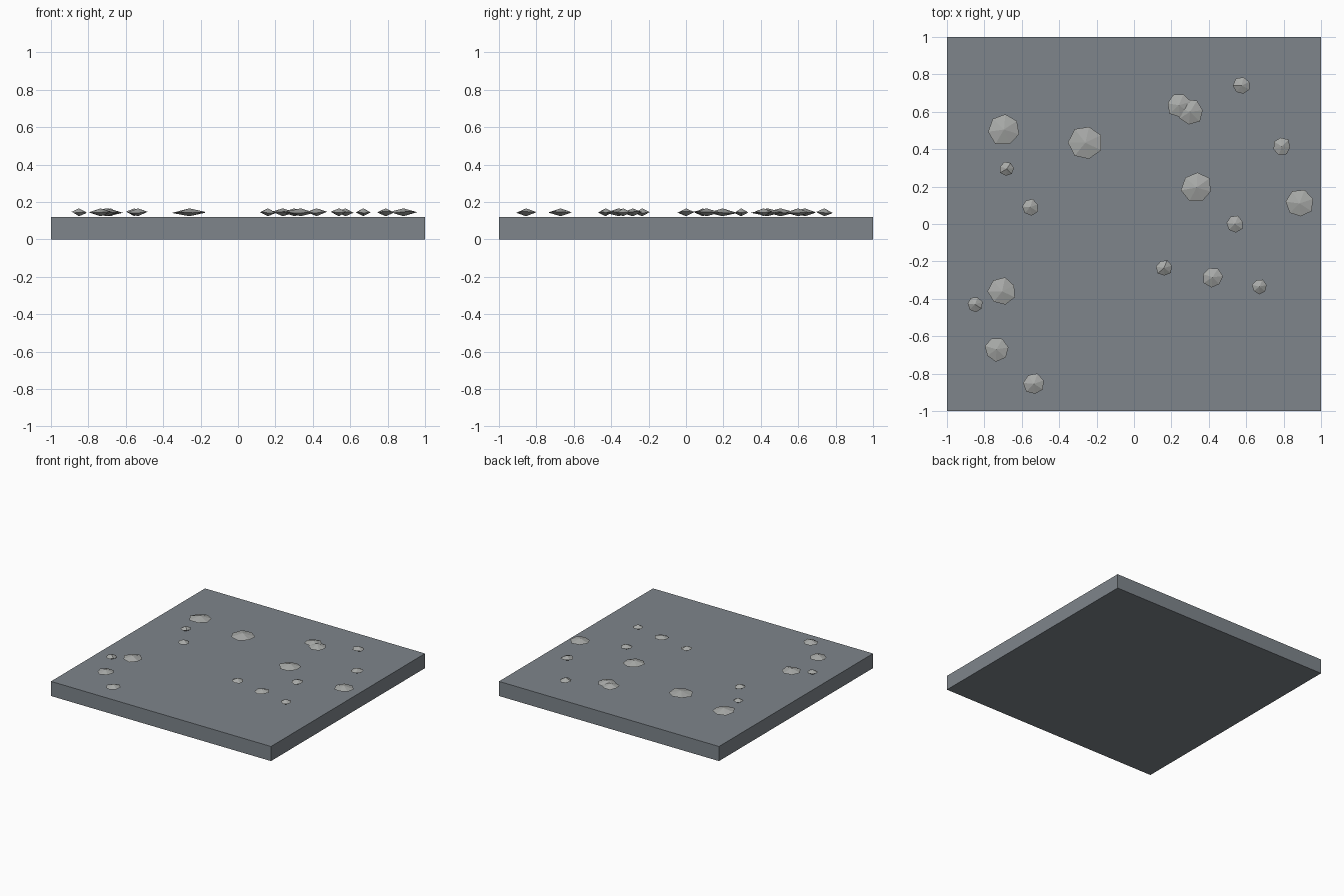
import bpy, bmesh, math, random

if "Cube" in bpy.data.objects:
    bpy.data.objects.remove(bpy.data.objects["Cube"])

random.seed(4)


def material(name, rgb):
    m = bpy.data.materials.new(name)
    m.diffuse_color = (*rgb, 1)
    m.use_nodes = True
    m.node_tree.nodes["Principled BSDF"].inputs["Base Color"].default_value = m.diffuse_color
    return m


def finish(bm, name, mat):
    bmesh.ops.recalc_face_normals(bm, faces=bm.faces[:])
    me = bpy.data.meshes.new(name)
    bm.to_mesh(me)
    bm.free()
    me.materials.append(mat)
    ob = bpy.data.objects.new(name, me)
    bpy.context.collection.objects.link(ob)
    return ob


slab_grey = material("slab grey", (0.21, 0.235, 0.26))
pebble_grey = material("pebble grey", (0.39, 0.40, 0.39))

# Ground slab
bm = bmesh.new()
bmesh.ops.create_cube(bm, size=1)
for v in bm.verts:
    v.co = (v.co.x * 2, v.co.y * 2, (v.co.z + 0.5) * 0.12)
finish(bm, "ground_slab", slab_grey)


# Pebble: flat seven-sided double pyramid with an uneven rim
def pebble(x, y, r, sides=7, z=0.145, half=0.021):
    bm = bmesh.new()
    turn = random.uniform(0, math.tau)
    rim = []
    for i in range(sides):
        a = turn + math.tau * i / sides
        d = r * random.uniform(0.92, 1.06)
        rim.append(bm.verts.new((x + d * math.cos(a), y + d * math.sin(a),
                                 z + random.uniform(-0.004, 0.004))))
    top = bm.verts.new((x, y, z + half))
    bottom = bm.verts.new((x, y, z - half))
    for i in range(sides):
        a, b = rim[i], rim[(i + 1) % sides]
        bm.faces.new((a, b, top))
        bm.faces.new((b, a, bottom))
    finish(bm, "pebble", pebble_grey)


# Scattered pebbles: x, y, radius
for p in [(-0.695, 0.505, 0.088), (-0.26, 0.435, 0.09), (0.24, 0.635, 0.065),
          (0.30, 0.60, 0.069), (0.575, 0.74, 0.047), (0.79, 0.415, 0.048),
          (-0.68, 0.295, 0.04), (-0.555, 0.09, 0.045), (0.335, 0.195, 0.082),
          (0.885, 0.11, 0.073), (0.54, 0.0, 0.045), (0.16, -0.235, 0.043),
          (0.42, -0.285, 0.055), (0.67, -0.335, 0.04), (-0.705, -0.36, 0.076),
          (-0.85, -0.43, 0.042), (-0.735, -0.67, 0.064), (-0.535, -0.855, 0.057)]:
    pebble(*p)
